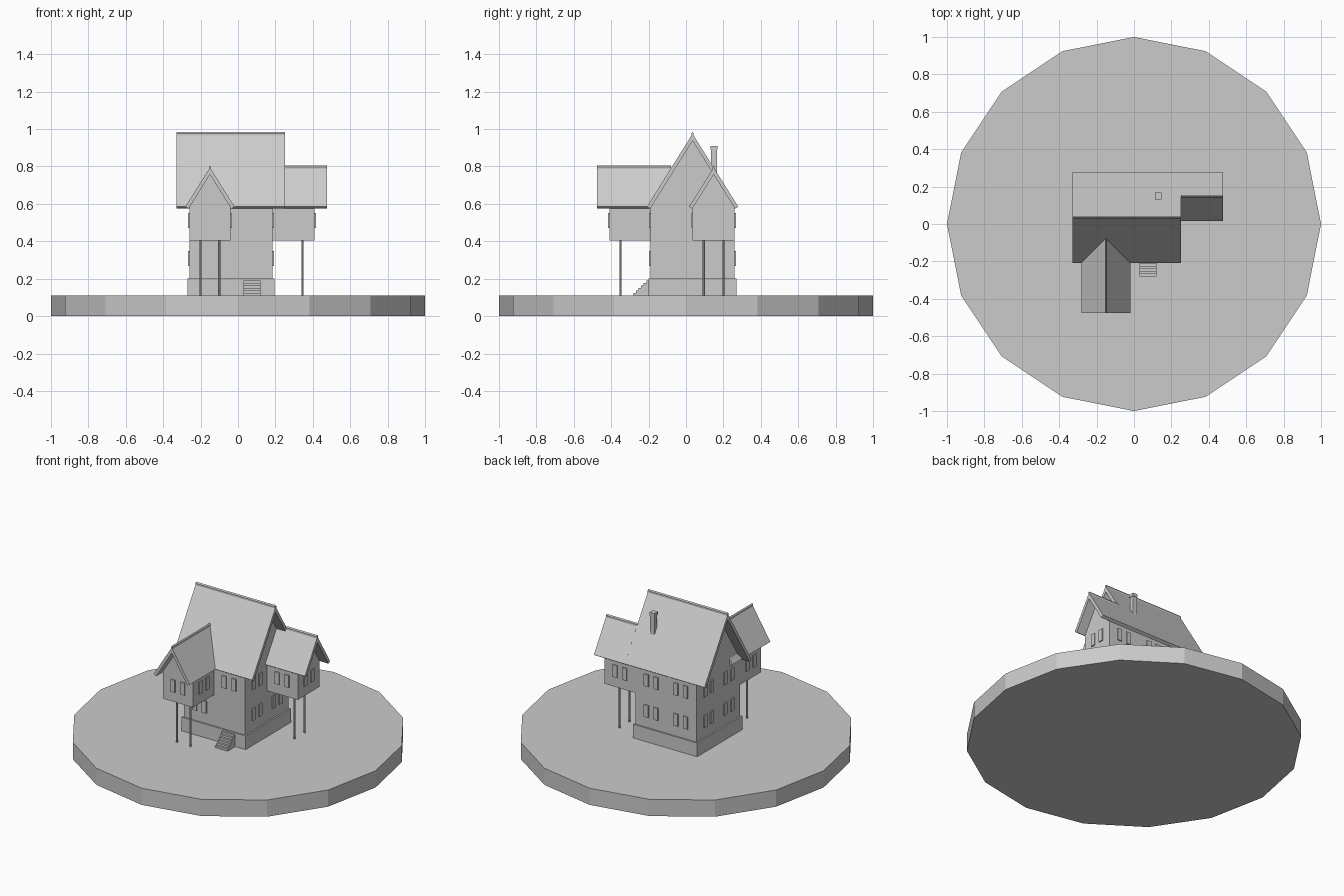
import bpy, bmesh, math

cube = bpy.data.objects.get("Cube")
if cube:
    bpy.data.objects.remove(cube, do_unlink=True)

grey = bpy.data.materials.new("plain grey")
grey.use_nodes = True
grey.diffuse_color = (0.6, 0.6, 0.6, 1)
grey.node_tree.nodes["Principled BSDF"].inputs["Base Color"].default_value = (0.6, 0.6, 0.6, 1)

SLOPE = 1.6          # roof rise over run
THICK = 0.02         # roof panel thickness
EAVE = 0.585         # height of the outer eave edge
GROUND = 0.11


def finish(bm, name):
    bmesh.ops.recalc_face_normals(bm, faces=bm.faces)
    mesh = bpy.data.meshes.new(name)
    bm.to_mesh(mesh)
    bm.free()
    mesh.materials.append(grey)
    obj = bpy.data.objects.new(name, mesh)
    bpy.context.collection.objects.link(obj)
    return obj


def prism(name, axis, profile, start, end):
    """Extrude an upright (across, z) profile along x or y."""
    bm = bmesh.new()

    def place(along, p):
        return (along, p[0], p[1]) if axis == "x" else (p[0], along, p[1])
    rings = [[bm.verts.new(place(a, p)) for p in profile] for a in (start, end)]
    n = len(profile)
    for i in range(n):
        j = (i + 1) % n
        bm.faces.new((rings[0][i], rings[0][j], rings[1][j], rings[1][i]))
    for ring in rings:
        bm.faces.new(ring)
    return finish(bm, name)


def box(name, x0, x1, y0, y1, z0, z1):
    return prism(name, "x", [(y0, z0), (y1, z0), (y1, z1), (y0, z1)], x0, x1)


def cylinder(name, x, y, z0, z1, radius, sides):
    pts = bmesh.new()
    bmesh.ops.create_cone(pts, cap_ends=True, segments=sides, radius1=radius,
                          radius2=radius, depth=z1 - z0)
    bmesh.ops.translate(pts, verts=pts.verts, vec=(x, y, (z0 + z1) / 2))
    return finish(pts, name)


def gabled_body(name, axis, centre, half, base, ridge, start, end):
    """Walls whose gable reaches the underside of the roof."""
    top = ridge - THICK * math.hypot(1, SLOPE)
    side = top - half * SLOPE
    prism(name, axis, [(centre - half, base), (centre + half, base),
                       (centre + half, side), (centre, top),
                       (centre - half, side)], start, end)


def roof(name, axis, centre, ridge, spans):
    """Two sloping panels with square-cut eaves; spans gives each panel's extent."""
    run = (ridge - EAVE) / SLOPE
    length = math.hypot(1, SLOPE)
    inset, drop = THICK * SLOPE / length, THICK / length
    for label, sign, (start, end) in zip(("low", "high"), (-1, 1), spans):
        panel = [(centre, ridge), (centre + sign * run, EAVE),
                 (centre + sign * (run - inset), EAVE - drop),
                 (centre, ridge - THICK * length)]
        prism(f"{name}_{label}_panel", axis, panel, start, end)
    w = 0.006
    prism(name + "_ridge_cap", axis,
          [(centre - w, ridge - 0.015), (centre + w, ridge - 0.015),
           (centre + w, ridge + 0.002), (centre, ridge + 0.01),
           (centre - w, ridge + 0.002)], *spans[1])


def window(name, axis, wall, out, centre, z):
    """Pair of thin panes on a wall facing along the given axis."""
    d, w, h = 0.007, 0.016, 0.04
    a, b = sorted((wall - out * 0.002, wall + out * d))
    for label, off in (("a", -0.035), ("b", 0.035)):
        c = centre + off
        if axis == "x":
            box(f"{name}_{label}", a, b, c - w, c + w, z - h, z + h)
        else:
            box(f"{name}_{label}", c - w, c + w, a, b, z - h, z + h)


# Round ground slab
cylinder("ground_slab", 0, 0, 0, GROUND, 1, 16)

# Main house
box("foundation", -0.27, 0.195, -0.2, 0.27, GROUND, 0.2)
gabled_body("main_house", "x", 0.035, 0.225, 0.2, 0.975, -0.26, 0.185)
roof("main_roof", "x", 0.035, 0.975, [(-0.33, 0.25)] * 2)

# Front wing on posts
gabled_body("front_wing", "y", -0.15, 0.11, 0.405, 0.795, -0.41, -0.09)
roof("front_wing_roof", "y", -0.15, 0.795, [(-0.475, -0.08)] * 2)

# Side wing on posts
gabled_body("side_wing", "x", 0.148, 0.112, 0.405, 0.795, 0.185, 0.41)
roof("side_wing_roof", "x", 0.148, 0.795, [(0.185, 0.475), (0.25, 0.475)])

for i, (x, y) in enumerate([(-0.2, -0.35), (-0.1, -0.35), (0.345, 0.095), (0.345, 0.2)]):
    cylinder(f"wing_post_{i + 1}", x, y, GROUND, 0.41, 0.006, 8)

# Chimney
box("chimney", 0.115, 0.145, 0.135, 0.165, 0.7, 0.895)
box("chimney_cap", 0.112, 0.148, 0.132, 0.168, 0.89, 0.91)

# Entrance steps
steps, rise, tread = 6, 0.0135, 0.0135
outline = [(-0.198, GROUND), (-0.28, GROUND)]
for i in range(steps):
    y = -0.28 + i * tread
    z = GROUND + (i + 1) * rise
    outline += [(y, z), (y + tread, z)]
prism("entrance_steps", "x", outline, 0.03, 0.12)

# Windows
LOW, HIGH = 0.308, 0.51
for level, z in (("lower", LOW), ("upper", HIGH)):
    for i, y in enumerate((-0.07, 0.14)):
        window(f"{level}_right_window_{i + 1}", "x", -0.26, -1, y, z)
        if not (level == "upper" and i == 1):
            window(f"{level}_left_window_{i + 1}", "x", 0.185, 1, y, z)
    for i, x in enumerate((-0.145, 0.07)):
        window(f"{level}_back_window_{i + 1}", "y", 0.26, 1, x, z)
window("lower_front_window", "y", -0.19, -1, -0.145, LOW)
window("upper_front_window", "y", -0.19, -1, 0.07, HIGH)
window("front_wing_front_window", "y", -0.41, -1, -0.15, HIGH)
window("side_wing_end_window", "x", 0.41, 1, 0.148, HIGH)
for label, out in (("left", 1), ("right", -1)):
    window(f"front_wing_{label}_window", "x", -0.15 + out * 0.11, out, -0.3, HIGH)
for label, out in (("back", 1), ("front", -1)):
    window(f"side_wing_{label}_window", "y", 0.148 + out * 0.112, out, 0.297, HIGH)
